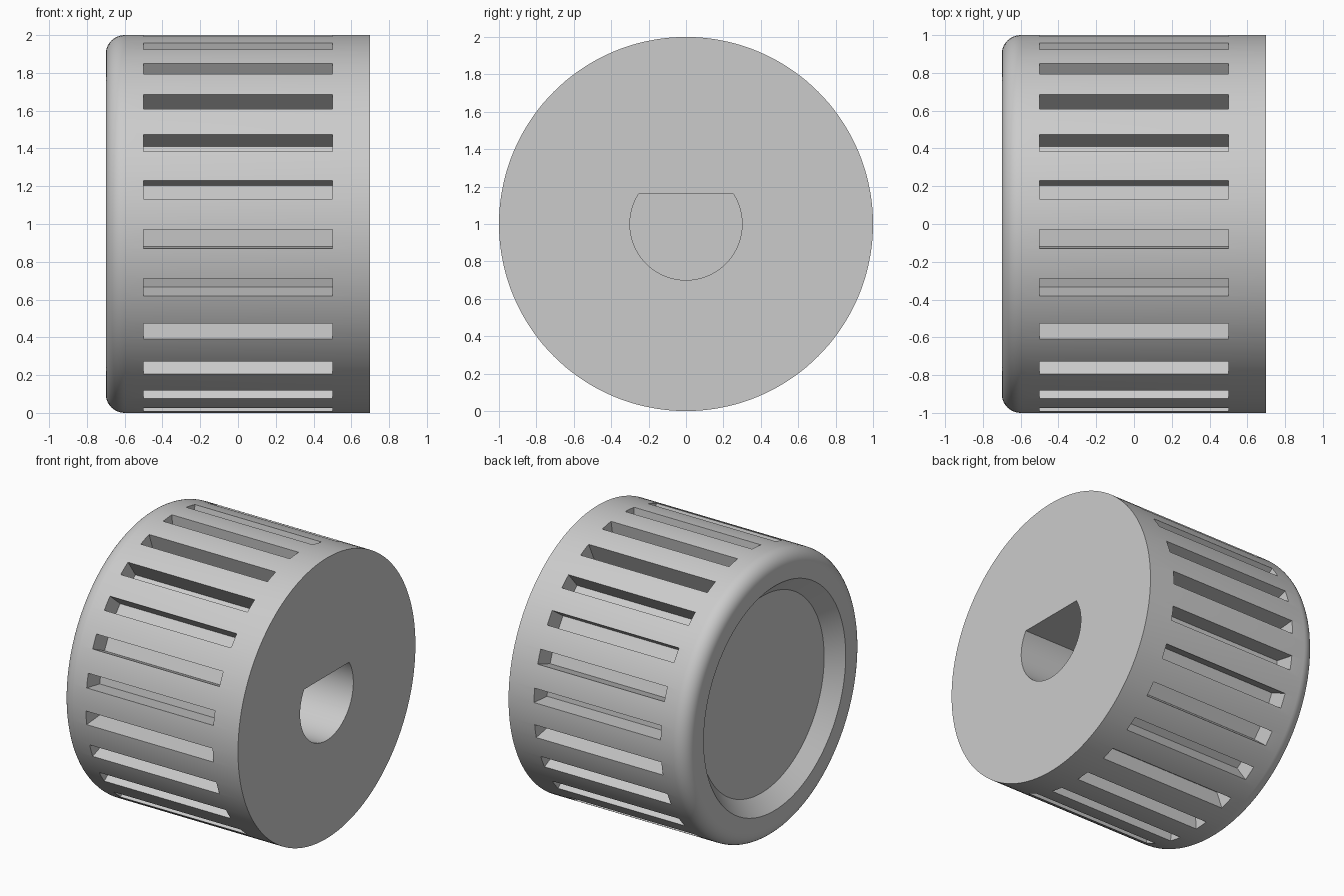
import bpy, bmesh, math
from mathutils import Matrix, Vector

cube = bpy.data.objects.get("Cube")
if cube:
    bpy.data.objects.remove(cube, do_unlink=True)

AXIS_Z = 1.0
SEGMENTS = 144
SLOTS = 24

grey = bpy.data.materials.new("plain grey")
grey.use_nodes = True
colour = (0.6, 0.6, 0.6, 1)
grey.diffuse_color = colour
grey.node_tree.nodes["Principled BSDF"].inputs["Base Color"].default_value = colour


def finish(bm, name):
    bmesh.ops.recalc_face_normals(bm, faces=bm.faces)
    mesh = bpy.data.meshes.new(name)
    bm.to_mesh(mesh)
    bm.free()
    mesh.materials.append(grey)
    obj = bpy.data.objects.new(name, mesh)
    obj.location.z = AXIS_Z
    bpy.context.collection.objects.link(obj)
    return obj


def knob_body():
    """Profile (x, radius) spun around x: dished end, rounded rim, flat end."""
    profile = [(-0.6, 0), (-0.6, 0.7), (-0.7, 0.8)]
    for i in range(11):
        a = math.radians(9 * i)
        profile.append((-0.6 - 0.1 * math.cos(a), 0.9 + 0.1 * math.sin(a)))
    profile += [(0.7, 1), (0.7, 0)]
    bm = bmesh.new()
    verts = [bm.verts.new((x, 0, r)) for x, r in profile]
    edges = [bm.edges.new(pair) for pair in zip(verts, verts[1:])]
    bmesh.ops.spin(bm, geom=verts + edges, cent=(0, 0, 0), axis=(1, 0, 0),
                   angle=math.tau, steps=SEGMENTS, use_duplicate=False)
    bmesh.ops.remove_doubles(bm, verts=bm.verts, dist=1e-4)
    # Merge the end fans into single flat faces
    for x in (-0.6, 0.7):
        hub = [v for v in bm.verts if (v.co - Vector((x, 0, 0))).length < 1e-3]
        bmesh.ops.dissolve_verts(bm, verts=hub)
    return finish(bm, "knob_body")


def slot_cutter():
    """Ring of boxes that cut the grip slots."""
    bm = bmesh.new()
    for i in range(SLOTS):
        turn = Matrix.Rotation(math.radians(4.6) + math.tau * i / SLOTS, 4, 'X')
        box = turn @ Matrix.Translation((0, 0.975, 0)) @ Matrix.Diagonal((1, 0.25, 0.1, 1))
        bmesh.ops.create_cube(bm, size=1, matrix=box)
    return finish(bm, "slot_cutter")


def shaft_cutter():
    """D-shaped prism for the shaft socket."""
    radius, start = 0.3, math.asin(0.16 / 0.3)
    sweep = math.pi + 2 * start
    bm = bmesh.new()
    ring = []
    for i in range(65):
        a = start - sweep * i / 64
        ring.append(bm.verts.new((-0.3, radius * math.cos(a), radius * math.sin(a))))
    face = bm.faces.new(ring)
    grown = bmesh.ops.extrude_face_region(bm, geom=[face], use_keep_orig=True)
    moved = [g for g in grown["geom"] if isinstance(g, bmesh.types.BMVert)]
    bmesh.ops.translate(bm, verts=moved, vec=(1.2, 0, 0))
    return finish(bm, "shaft_cutter")


def cut(target, cutter):
    mod = target.modifiers.new(cutter.name, 'BOOLEAN')
    mod.operation = 'DIFFERENCE'
    mod.solver = 'EXACT'
    mod.object = cutter
    bpy.context.view_layer.objects.active = target
    bpy.ops.object.modifier_apply(modifier=mod.name)
    bpy.data.objects.remove(cutter, do_unlink=True)


body = knob_body()
cut(body, slot_cutter())
cut(body, shaft_cutter())

bpy.ops.object.select_all(action='DESELECT')
body.select_set(True)
bpy.context.view_layer.objects.active = body
bpy.ops.object.shade_smooth_by_angle(angle=math.radians(25))
